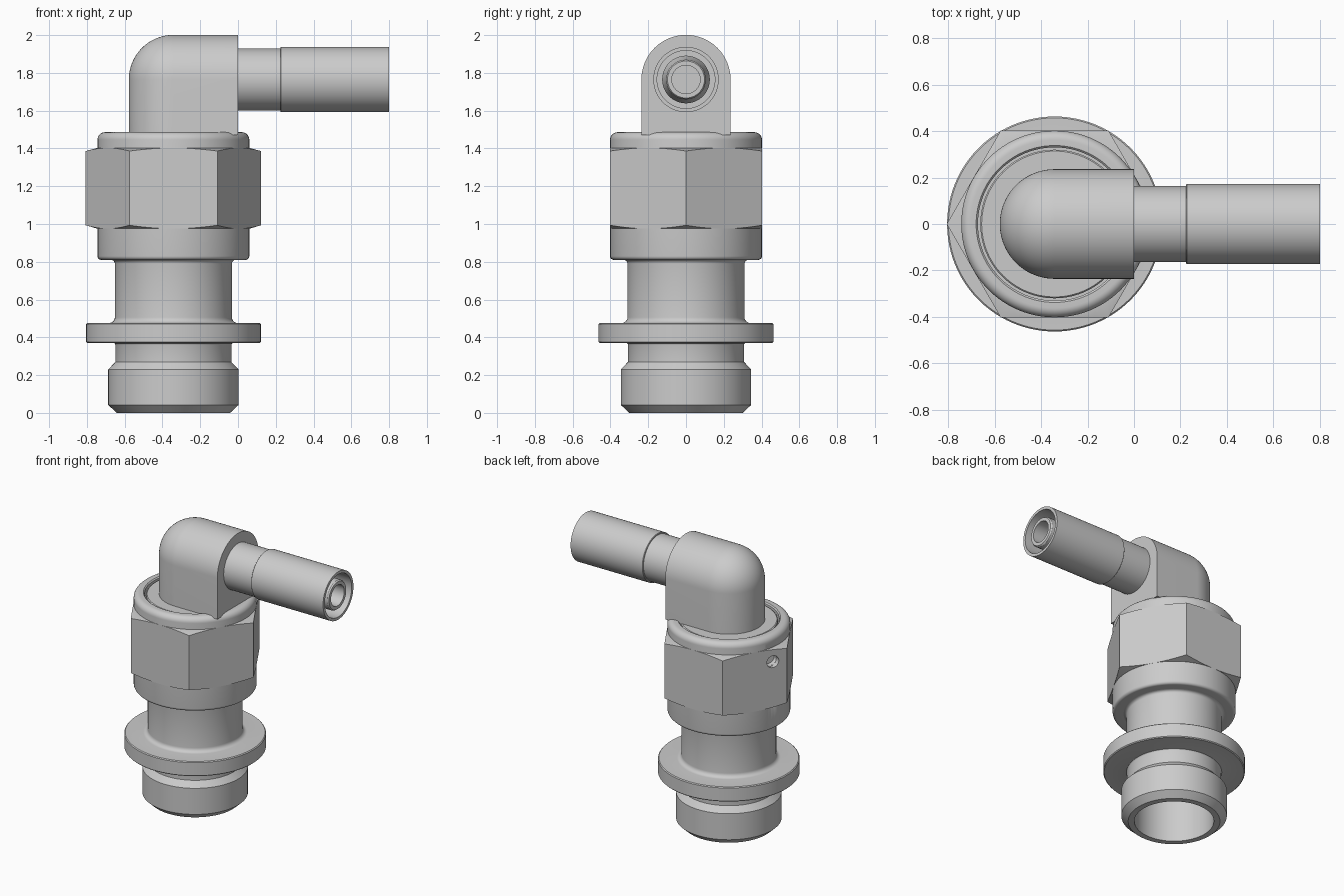
import bpy, bmesh, math
from mathutils import Matrix, Vector

if "Cube" in bpy.data.objects:
    bpy.data.objects.remove(bpy.data.objects["Cube"])

CX = -0.342          # vertical axis of the body
TZ = 1.765           # height of the horizontal hose stem
SEG = 96


def finish(bm, name, angle=30):
    bmesh.ops.remove_doubles(bm, verts=bm.verts, dist=1e-5)
    bmesh.ops.recalc_face_normals(bm, faces=bm.faces)
    me = bpy.data.meshes.new(name)
    bm.to_mesh(me)
    bm.free()
    ob = bpy.data.objects.new(name, me)
    bpy.context.collection.objects.link(ob)
    activate(ob)
    bpy.ops.object.shade_smooth_by_angle(angle=math.radians(angle))
    return ob


def activate(ob):
    bpy.ops.object.select_all(action='DESELECT')
    ob.select_set(True)
    bpy.context.view_layer.objects.active = ob


def arc(cr, cz, rad, a0, a1, n=6):
    return [(cr + rad * math.cos(math.radians(a0 + (a1 - a0) * i / n)),
             cz + rad * math.sin(math.radians(a0 + (a1 - a0) * i / n))) for i in range(n + 1)]


def lathe(name, profile, matrix=Matrix.Translation((CX, 0, 0))):
    """Revolve (radius, height) points; both ends lie on the axis or the profile closes on itself."""
    bm = bmesh.new()
    rings = []
    for r, z in profile:
        if r < 1e-6:
            rings.append([bm.verts.new((0, 0, z))] * SEG)
        else:
            rings.append([bm.verts.new((r * math.cos(2 * math.pi * i / SEG),
                                        r * math.sin(2 * math.pi * i / SEG), z)) for i in range(SEG)])
    for a, b in zip(rings, rings[1:]):
        for i in range(SEG):
            j = (i + 1) % SEG
            vs = list(dict.fromkeys((a[i], a[j], b[j], b[i])))
            if len(vs) > 2:
                bm.faces.new(vs)
    bm.transform(matrix)
    return finish(bm, name)


def boolean(ob, cutter, operation):
    mod = ob.modifiers.new("cut", 'BOOLEAN')
    mod.operation, mod.object, mod.solver = operation, cutter, 'EXACT'
    activate(ob)
    bpy.ops.object.modifier_apply(modifier=mod.name)
    bpy.data.objects.remove(cutter, do_unlink=True)


# lower spigot with flange and open bore
lathe("spigot_body",
      [(0, 1.20), (0.26, 1.20), (0.26, 0.0), (0.30, 0.0), (0.345, 0.042), (0.345, 0.23),
       (0.307, 0.27)]
      + arc(0.317, 0.36, 0.01, 180, 90, 3)
      + [(0.457, 0.37), (0.463, 0.376), (0.463, 0.470), (0.457, 0.476)]
      + arc(0.34, 0.506, 0.03, 270, 180)
      + arc(0.33, 0.79, 0.02, 180, 90, 4)
      + [(0.33, 1.22), (0, 1.22)])

# round collar of the nut, with rounded rims
lathe("nut_collar",
      [(0.30, 0.81)] + arc(0.382, 0.83, 0.02, 270, 360, 5)
      + arc(0.362, 1.446, 0.04, 0, 90, 8)
      + [(0.338, 1.486), (0.330, 1.478), (0.330, 1.43), (0.30, 1.43), (0.30, 0.81)])

# swivel disc inside the collar
lathe("swivel_disc", [(0, 1.40), (0.320, 1.40), (0.320, 1.468), (0.314, 1.474), (0, 1.474)])

# hexagon of the nut, corners chamfered by a cone
bm = bmesh.new()
bmesh.ops.create_cone(bm, cap_ends=True, segments=6, radius1=0.4645, radius2=0.4645, depth=0.43,
                      matrix=Matrix.Translation((CX, 0, 1.19)))
# turn so that corners point along x
far = max(bm.verts, key=lambda v: v.co.x)
if abs(far.co.x - CX) < 0.46:
    bmesh.ops.rotate(bm, verts=bm.verts, cent=(CX, 0, 0), matrix=Matrix.Rotation(math.pi / 6, 3, 'Z'))
nut = finish(bm, "nut_hexagon")
cone = lathe("chamfer_cutter", [(0, 0.976), (0.405, 0.976), (0.48, 0.998), (0.48, 1.382),
                                (0.405, 1.402), (0, 1.402)])
boolean(nut, cone, 'INTERSECT')

# small drilled hole in one rear flat
normal = Vector((math.cos(math.radians(150)), math.sin(math.radians(150)), 0))
side = Vector((-normal.y, normal.x, 0))
place = Vector((CX, 0, 1.31)) + normal * 0.40 + side * 0.13
for target in ("nut_hexagon", "nut_collar"):
    bm = bmesh.new()
    bmesh.ops.create_cone(bm, cap_ends=True, segments=32, radius1=0.043, radius2=0.043, depth=0.14,
                          matrix=Matrix.Translation(place) @ normal.to_track_quat('Z', 'Y').to_matrix().to_4x4())
    boolean(bpy.data.objects[target], finish(bm, "hole_cutter"), 'DIFFERENCE')
activate(nut)
bpy.ops.object.shade_smooth_by_angle(angle=math.radians(15))

# elbow: arched block with a flat front and a domed, rounded back
R = 0.236
rows = [(R, 1.47)] + arc(0, TZ, R, 0, 90, 24)
bm = bmesh.new()
grid = []
for s, z in rows:
    plan = [(0, -s)] + [(CX - s * math.sin(math.pi * i / 48), -s * math.cos(math.pi * i / 48))
                        for i in range(49)] + [(0, s)]
    grid.append([bm.verts.new((x, y, z)) for x, y in plan])
for a, b in zip(grid, grid[1:]):
    for i in range(len(a) - 1):
        bm.faces.new((a[i], a[i + 1], b[i + 1], b[i]))
bm.faces.new([row[0] for row in grid] + [row[-1] for row in reversed(grid[:-1])] )
bm.faces.new(grid[0])
bmesh.ops.remove_doubles(bm, verts=bm.verts, dist=1e-5)
bmesh.ops.dissolve_degenerate(bm, edges=bm.edges, dist=1e-5)
finish(bm, "elbow")

# hose stem: neck, outer sleeve, and barbed inner tube seen at the open end
along_x = Matrix.Translation((0, 0, TZ)) @ Matrix.Rotation(math.pi / 2, 4, 'Y')
lathe("stem_neck_and_sleeve",
      [(0, -0.02), (0.163, -0.02), (0.163, 0.225), (0.170, 0.225), (0.173, 0.228), (0.173, 0.80),
       (0.153, 0.80), (0.153, 0.25), (0, 0.25)], along_x)
barbs = [(0.105, 0.24)]
for k in range(3):
    x = 0.36 + k * 0.13
    barbs += [(0.105, x), (0.126, x), (0.105, x + 0.08)]
lathe("inner_barb_tube",
      [(0, 0.24)] + barbs + [(0.105, 0.785), (0.098, 0.795), (0.075, 0.795), (0.075, 0.26), (0, 0.26)],
      along_x)
